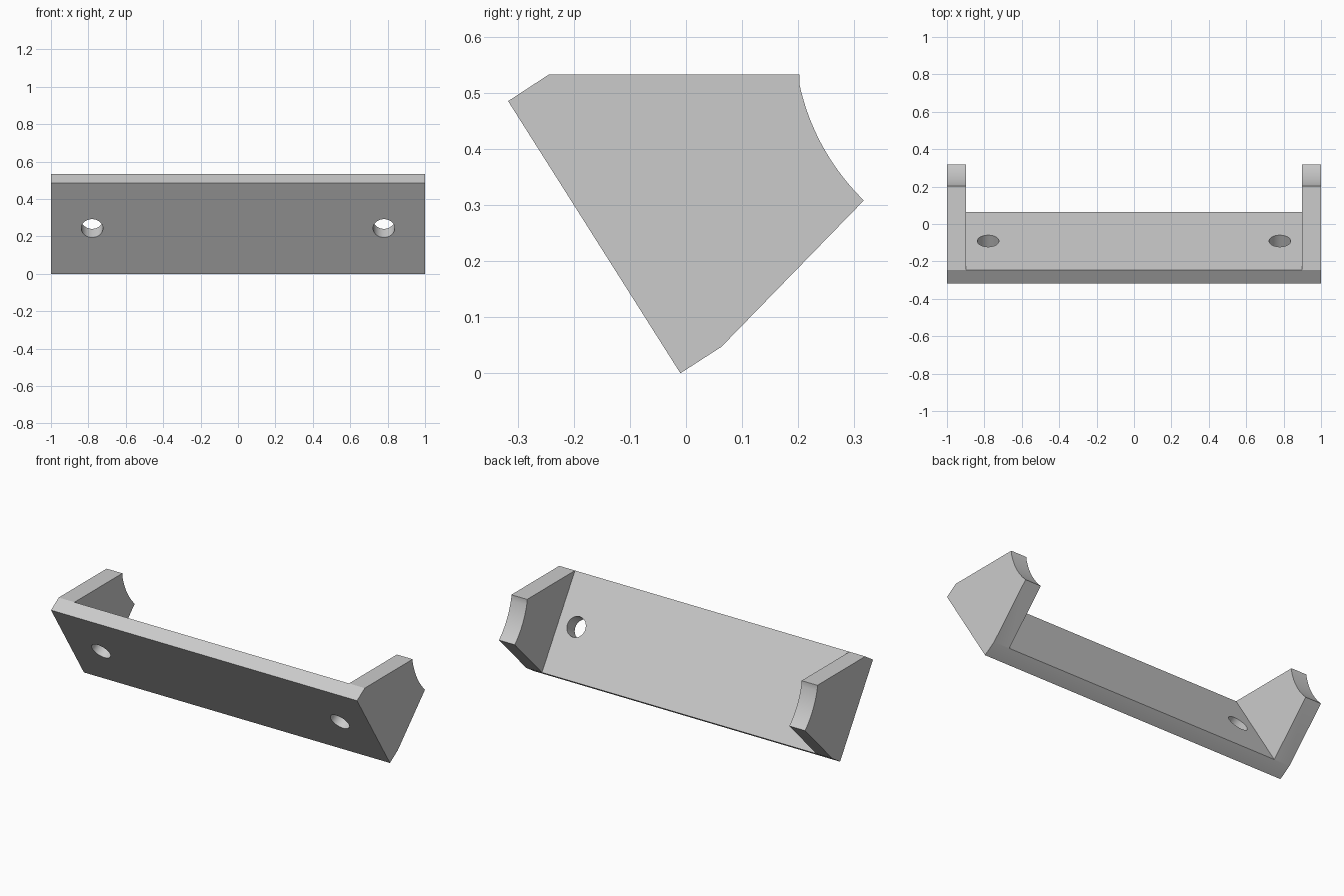
import bpy, bmesh, math
from mathutils import Vector

if "Cube" in bpy.data.objects:
    bpy.data.objects.remove(bpy.data.objects["Cube"], do_unlink=True)

grey = bpy.data.materials.new("plain_grey")
grey.use_nodes = True
colour = (0.6, 0.6, 0.6, 1)
grey.diffuse_color = colour
grey.node_tree.nodes["Principled BSDF"].inputs["Base Color"].default_value = colour


def extrude_profile(name, points, half_width):
    """Extrude a (y, z) outline symmetrically along x."""
    bm = bmesh.new()
    face = bm.faces.new([bm.verts.new((-half_width, y, z)) for y, z in points])
    top = bmesh.ops.extrude_face_region(bm, geom=[face])["geom"]
    bmesh.ops.translate(bm, vec=(2 * half_width, 0, 0),
                        verts=[v for v in top if isinstance(v, bmesh.types.BMVert)])
    bmesh.ops.recalc_face_normals(bm, faces=bm.faces)
    mesh = bpy.data.meshes.new(name)
    bm.to_mesh(mesh)
    bm.free()
    mesh.materials.append(grey)
    obj = bpy.data.objects.new(name, mesh)
    bpy.context.collection.objects.link(obj)
    return obj


def cut(target, cutter):
    """Subtract the cutter, then remove it."""
    cutter.hide_render = True
    mod = target.modifiers.new("cut", "BOOLEAN")
    mod.operation = "DIFFERENCE"
    mod.solver = "EXACT"
    mod.object = cutter
    bpy.context.view_layer.objects.active = target
    bpy.ops.object.modifier_apply(modifier=mod.name)
    bpy.data.objects.remove(cutter, do_unlink=True)


# Side outline with the concave arc at the tip of the arms
front_top, back_top = Vector((-0.317, 0.485)), Vector((-0.245, 0.532))
back_low, front_low = Vector((0.063, 0.047)), Vector((-0.01, 0))
arc_top, arc_low = Vector((0.202, 0.532)), Vector((0.317, 0.308))
centre = Vector((0.603, 0.602))
a0, a1 = [math.atan2(*(p - centre).yx) % math.tau for p in (arc_top, arc_low)]
radius = (arc_low - centre).length
steps = 16
arc = [centre + radius * Vector((math.cos(a), math.sin(a)))
       for a in (a0 + (a1 - a0) * i / steps for i in range(1, steps))]
bracket = extrude_profile(
    "bracket", [front_top, back_top, arc_top, *arc, arc_low, back_low, front_low], 1)

# Open space between the two end arms, behind the plate
slope = (back_low - back_top).normalized()
out = Vector((-slope.y, slope.x))
a, b = back_top - slope * 0.5, back_low + slope * 0.5
cut(bracket, extrude_profile("pocket_cutter", [a, b, b + out, a + out], 0.897))

# Screw holes square to the sloping plate
middle = (front_top + front_low + back_top + back_low) / 4
for x in (-0.78, 0.78):
    bpy.ops.mesh.primitive_cylinder_add(vertices=48, radius=0.058, depth=0.3,
                                        location=(x, *middle))
    drill = bpy.context.object
    drill.rotation_euler = Vector((0, *out)).to_track_quat("Z", "Y").to_euler()
    drill.data.materials.append(grey)
    cut(bracket, drill)

bpy.ops.object.select_all(action="DESELECT")
bracket.select_set(True)
bpy.context.view_layer.objects.active = bracket
bpy.ops.object.shade_smooth_by_angle(angle=math.radians(30))
